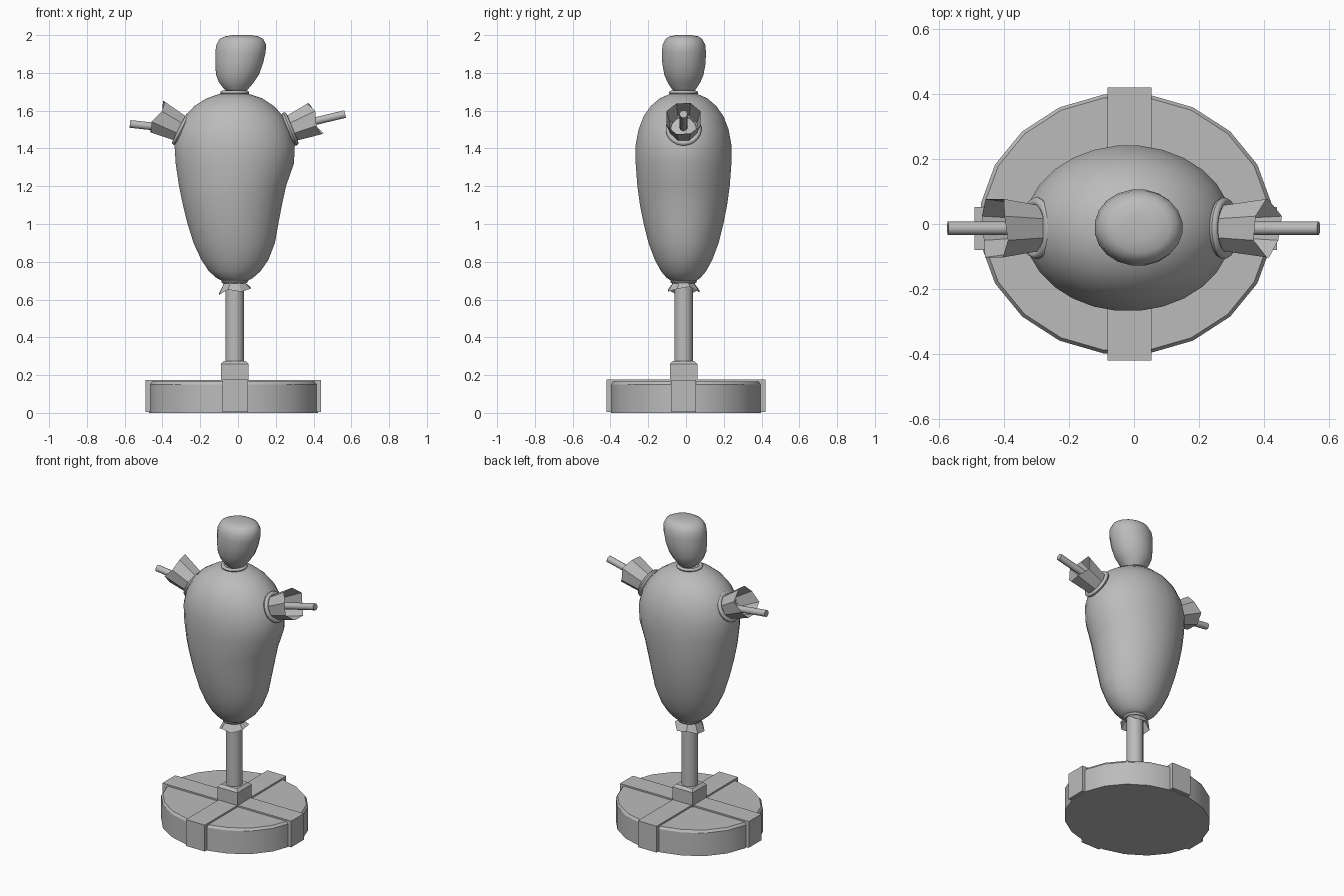
import bpy
import bmesh
import math
from mathutils import Vector

old = bpy.data.objects.get("Cube")
if old:
    bpy.data.objects.remove(old, do_unlink=True)

CX, CY = -0.018, -0.013   # axis of the dummy

grey = bpy.data.materials.new("plain grey")
grey.use_nodes = True
grey.diffuse_color = (0.5, 0.5, 0.5, 1)
grey.node_tree.nodes["Principled BSDF"].inputs["Base Color"].default_value = (0.5, 0.5, 0.5, 1)


def finish(name, bm, smooth=40):
    """Turn a bmesh into a named, coloured object."""
    bmesh.ops.recalc_face_normals(bm, faces=bm.faces)
    mesh = bpy.data.meshes.new(name)
    bm.to_mesh(mesh)
    bm.free()
    mesh.materials.append(grey)
    obj = bpy.data.objects.new(name, mesh)
    bpy.context.collection.objects.link(obj)
    if smooth:
        bpy.ops.object.select_all(action="DESELECT")
        obj.select_set(True)
        bpy.context.view_layer.objects.active = obj
        bpy.ops.object.shade_smooth_by_angle(angle=math.radians(smooth))
    return obj


def skin(name, rings, closed=True, smooth=40):
    """Bridge equal rings of points, optionally capping both ends."""
    bm = bmesh.new()
    loops = [[bm.verts.new(p) for p in ring] for ring in rings]
    n = len(loops[0])
    for a, b in zip(loops, loops[1:]):
        for i in range(n):
            j = (i + 1) % n
            bm.faces.new((a[i], a[j], b[j], b[i]))
    if closed:
        bm.faces.new(loops[0])
        bm.faces.new(loops[-1])
    return finish(name, bm, smooth)


def oval_loft(name, sections, cy, sides, smooth=40):
    """Sections are (height, left edge, right edge, half depth)."""
    rings = []
    for z, x0, x1, ry in sections:
        cx, rx = (x0 + x1) / 2, (x1 - x0) / 2
        turn = [math.tau * (i + 0.5) / sides for i in range(sides)]
        rings.append([(cx + rx * math.cos(t), cy + ry * math.sin(t), z) for t in turn])
    return skin(name, rings, True, smooth)


def frame(axis):
    """Two directions across an axis that lies in the xz plane."""
    axis = Vector(axis).normalized()
    side = Vector((0, 1, 0))
    return axis, side, axis.cross(side)


def circle(centre, axis, radius, sides, ragged=0.0):
    """Ring of points; ragged pushes points to and fro along the axis."""
    axis, u, v = frame(axis)
    pts = []
    for i in range(sides):
        t = math.tau * (i + 0.5) / sides
        shift = ragged * math.sin(2.3 * i + 1)
        pts.append(Vector(centre) + radius * (u * math.cos(t) + v * math.sin(t)) + axis * shift)
    return pts


def rod(name, start, end, radius, sides=12):
    axis = Vector(end) - Vector(start)
    return skin(name, [circle(p, axis, radius, sides) for p in (start, end)])


def cord(name, centre, axis, radius, thick):
    """Rope ring around an axis."""
    axis, u, v = frame(axis)
    rings = []
    for i in range(9):
        a = math.tau * i / 8
        rings.append(circle(Vector(centre) + axis * thick * math.sin(a), axis,
                            radius + thick * math.cos(a), 24))
    return skin(name, rings, False, 60)


def block(name, x0, x1, y0, y1, z0, z1, bevel):
    bm = bmesh.new()
    bmesh.ops.create_cube(bm, size=1)
    for v in bm.verts:
        v.co = ((x0 + x1) / 2 + v.co.x * (x1 - x0), (y0 + y1) / 2 + v.co.y * (y1 - y0),
                (z0 + z1) / 2 + v.co.z * (z1 - z0))
    if bevel:
        top = [e for e in bm.edges if all(v.co.z > (z0 + z1) / 2 for v in e.verts)]
        bmesh.ops.bevel(bm, geom=top, offset=bevel, segments=1, affect="EDGES")
    return finish(name, bm, 0)


# Round base with crossed straps
oval_loft("base_disc", [(0, -0.476, 0.428, 0.402), (0.15, -0.476, 0.428, 0.402),
                        (0.165, -0.465, 0.417, 0.392)], 0, 20, 30)
block("strap_across", -0.49, 0.44, -0.08, 0.052, 0.004, 0.175, 0)
block("strap_along", -0.082, 0.054, -0.42, 0.42, 0.004, 0.176, 0)

# Post and its socket
block("post_socket", -0.09, 0.056, -0.085, 0.06, 0.15, 0.275, 0.016)
rod("post", (CX, CY, 0.26), (CX, CY, 0.76), 0.05, 16)

# Stuffed body
body = [
    (0.695, -0.075, 0.045, 0.06), (0.715, -0.115, 0.08, 0.09), (0.75, -0.155, 0.12, 0.12),
    (0.81, -0.195, 0.162, 0.153), (0.9, -0.237, 0.197, 0.187), (1.0, -0.268, 0.215, 0.212),
    (1.1, -0.293, 0.234, 0.232), (1.2, -0.314, 0.256, 0.246), (1.32, -0.332, 0.298, 0.255),
    (1.42, -0.338, 0.303, 0.255), (1.5, -0.32, 0.282, 0.24), (1.57, -0.283, 0.243, 0.213),
    (1.625, -0.232, 0.19, 0.174), (1.665, -0.168, 0.13, 0.127), (1.688, -0.1, 0.06, 0.075),
    (1.695, -0.045, 0.01, 0.03)]
oval_loft("body", body, CY, 28, 70)

# Sack head
head = [
    (1.695, -0.05, 0.04, 0.045), (1.715, -0.075, 0.055, 0.065), (1.75, -0.102, 0.085, 0.088),
    (1.79, -0.118, 0.112, 0.105), (1.85, -0.122, 0.134, 0.116), (1.91, -0.122, 0.148, 0.118),
    (1.95, -0.116, 0.15, 0.114), (1.98, -0.098, 0.135, 0.098), (1.993, -0.07, 0.11, 0.078),
    (2.0, -0.03, 0.07, 0.04)]
oval_loft("head", head, -0.011, 20, 70)

# Cords at neck and waist, with the frayed skirt below
up = (0, 0, 1)
cord("neck_cord", (CX, CY, 1.694), up, 0.066, 0.012)
cord("waist_cord", (CX, CY, 0.697), up, 0.06, 0.011)
hem = circle((CX, CY, 0.645), up, 0.09, 8, 0.013)
for p in hem:
    p.z += 0.15 * (p.x - CX)
skin("frayed_skirt", [circle((CX, CY, 0.692), up, 0.058, 8), hem], False, 0)

# Arms: cord, open frayed sleeve and protruding stick
arms = {
    "left": ((0.285, CY, 1.507), (0.92, 0, 0.38), (0.23, CY, 1.502), (0.567, CY, 1.582)),
    "right": ((-0.308, CY, 1.507), (-0.89, 0, 0.45), (-0.23, CY, 1.492), (-0.572, CY, 1.53))}
for side, (root, axis, inner, tip) in arms.items():
    root, along = Vector(root), Vector(axis).normalized()
    cord(side + "_arm_cord", root - along * 0.01, axis, 0.081, 0.014)
    skin(side + "_sleeve", [circle(root - along * 0.03, axis, 0.072, 8),
                            circle(root + along * 0.135, axis, 0.097, 8, 0.014)], False, 0)
    rod(side + "_arm_stick", inner, tip, 0.021)
